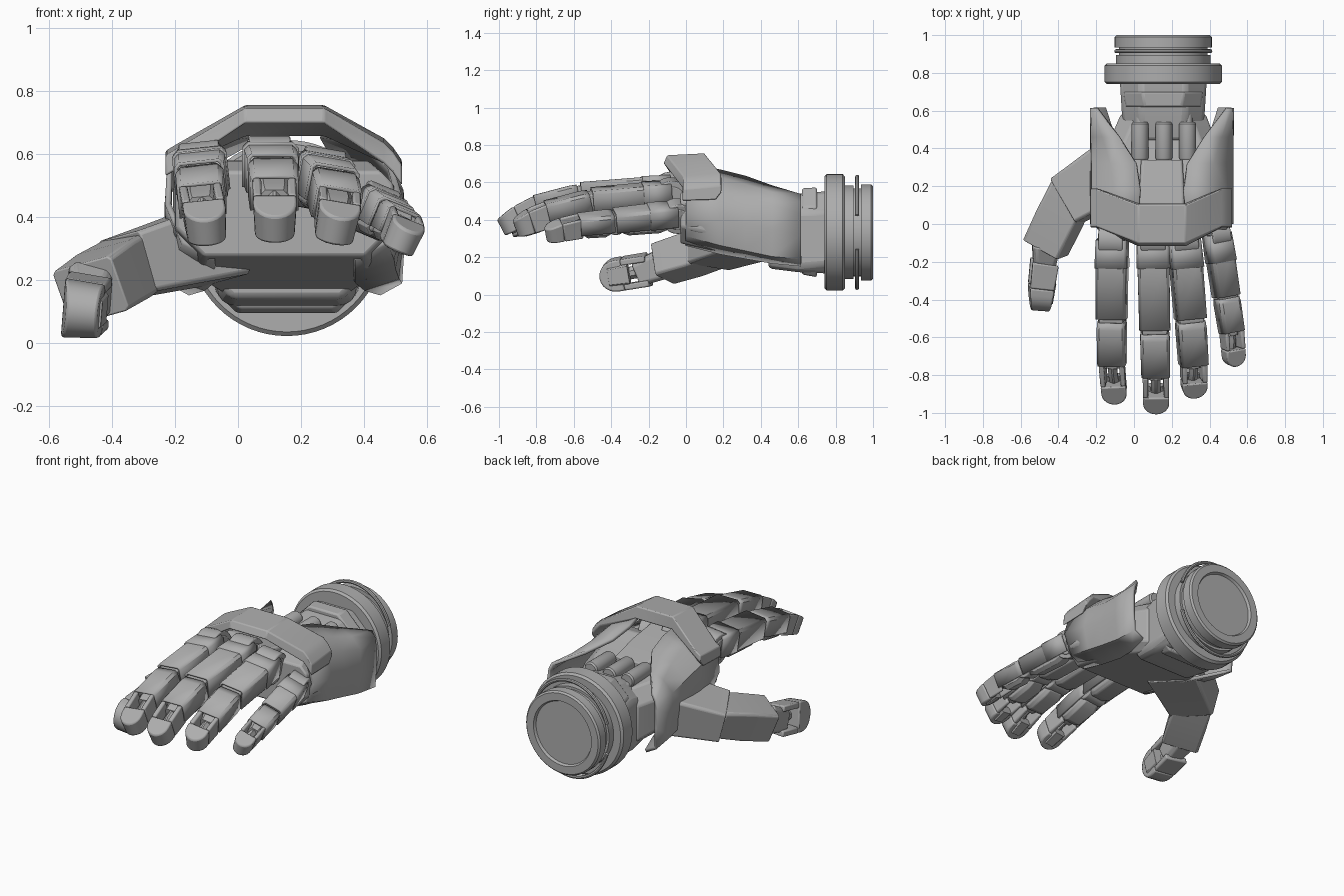
import bpy, bmesh, math
from mathutils import Matrix, Vector

if "Cube" in bpy.data.objects:
    bpy.data.objects.remove(bpy.data.objects["Cube"])

CX, CZ = 0.155, 0.333   # wrist axis
grey = bpy.data.materials.new("mid_grey")
grey.diffuse_color = (0.42, 0.42, 0.42, 1)
grey.use_nodes = True
grey.node_tree.nodes["Principled BSDF"].inputs["Base Color"].default_value = grey.diffuse_color


def finish(name, bm, bevel=0.0, solid=0.0, angle=30):
    bmesh.ops.recalc_face_normals(bm, faces=bm.faces)
    me = bpy.data.meshes.new(name)
    bm.to_mesh(me)
    bm.free()
    me.materials.append(grey)
    ob = bpy.data.objects.new(name, me)
    bpy.context.collection.objects.link(ob)
    if solid:
        m = ob.modifiers.new("thickness", "SOLIDIFY")
        m.thickness, m.offset = solid, 0
    if bevel:
        m = ob.modifiers.new("bevel", "BEVEL")
        m.width, m.segments, m.limit_method = bevel, 2, "ANGLE"
    bpy.ops.object.select_all(action="DESELECT")
    ob.select_set(True)
    bpy.context.view_layer.objects.active = ob
    bpy.ops.object.shade_smooth_by_angle(angle=math.radians(angle))
    return ob


def loft(name, rings, closed=True, mat=Matrix(), **kw):
    """Skin a row of equal point rings; closed rings get end caps."""
    bm = bmesh.new()
    vs = [[bm.verts.new(mat @ Vector(p)) for p in r] for r in rings]
    n = len(rings[0])
    for a, b in zip(vs, vs[1:]):
        for i in range(n if closed else n - 1):
            j = (i + 1) % n
            bm.faces.new((a[i], a[j], b[j], b[i]))
    if closed:
        bm.faces.new(vs[0])
        bm.faces.new(vs[-1])
    return finish(name, bm, **kw)


def rect(y, w, h, z=0.0, c=0.02, x=0.0, cb=None):
    """Chamfered rectangle of full size w by h across the y axis (cb: lower chamfer)."""
    a, b = w / 2, h / 2
    d = c if cb is None else cb
    pts = [(a, -b + d), (a, b - c), (a - c, b), (c - a, b),
           (-a, b - c), (-a, d - b), (d - a, -b), (a - d, -b)]
    return [(x + px, y, z + pz) for px, pz in pts]


def cover(y, w, h):
    """Open-bottomed armour section: two sides and a top."""
    a, t, c = w / 2 - 0.006, h * 0.5 - 0.006, 0.012
    return [(-a, y, -h * 0.27), (-a, y, t - c), (c - a, y, t), (a - c, y, t), (a, y, t - c), (a, y, -h * 0.27)]


def lathe_y(name, profile, x, z, n=48, **kw):
    ang = [2 * math.pi * i / n for i in range(n)]
    return loft(name, [[(x + r * math.cos(t), y, z + r * math.sin(t)) for t in ang]
                       for y, r in profile], **kw)


def frame(a, b, roll):
    """Local y runs from a to b, local z is up."""
    a, b = Vector(a), Vector(b)
    y = (b - a).normalized()
    x = y.cross(Vector((0, 0, 1))).normalized()
    z = x.cross(y)
    m = Matrix((x, y, z)).transposed().to_4x4()
    return Matrix.Translation(a) @ m @ Matrix.Rotation(math.radians(roll), 4, "Y"), (b - a).length


def hinge(name, mat, r, w):
    ang = [2 * math.pi * i / 24 for i in range(24)]
    loft(name, [[(s * w / 2, r * math.cos(t), r * math.sin(t)) for t in ang]
                for s in (-1, 1)], mat=mat, bevel=0.006)


def segment(name, a, b, roll, w, h, taper=0.97):
    """Armoured finger link: hollow cover, inner core and lower pad."""
    m, L = frame(a, b, roll)
    loft(name + "_cover", [cover(0.01, w * 0.95, h * 0.95), cover(0.2 * L, w, h),
                           cover(L, w * taper, h * 0.97)], closed=False, mat=m, solid=0.012)
    loft(name + "_core", [rect(-0.06, w * 0.7, h * 0.5), rect(L * 0.9, w * 0.68, h * 0.56),
                          rect(L + 0.02, w * 0.62, h * 0.4)], mat=m)
    loft(name + "_pad", [rect(0.12 * L, w * 0.75, h * 0.3, -h * 0.25),
                         rect(0.3 * L, w * 0.86, h * 0.5, -h * 0.27),
                         rect(0.8 * L, w * 0.8, h * 0.48, -h * 0.25),
                         rect(0.93 * L, w * 0.7, h * 0.3, -h * 0.2)], mat=m, bevel=0.006)
    hinge(name + "_hinge", m, h * 0.42, w * 0.84)


def fingertip(name, a, b, roll, w, h):
    """Two prongs and a round nose, with a pin block in the slot."""
    m, L = frame(a, b, roll)
    r, t, s = w / 2, w * 0.2, L * 0.5
    nose = [(r, s)] + [(r * math.cos(k * math.pi / 12), L - r + r * math.sin(k * math.pi / 12))
                       for k in range(13)] + [(-r, s)]
    prongs = [[(k * r, -0.01), (k * r, s), (k * (r - t), s), (k * (r - t), -0.01)] for k in (-1, 1)]
    bm = bmesh.new()
    for out in [nose] + prongs:
        lo = [bm.verts.new(m @ Vector((x * 0.9, y * 0.97, -h / 2))) for x, y in out]
        hi = [bm.verts.new(m @ Vector((x, y, h * (0.5 - 0.3 * max(0, y / L) ** 2)))) for x, y in out]
        n = len(out)
        for i in range(n):
            j = (i + 1) % n
            bm.faces.new((lo[i], lo[j], hi[j], hi[i]))
        bm.faces.new(lo)
        bm.faces.new(hi)
    finish(name + "_shell", bm, bevel=0.008, angle=40)
    loft(name + "_pin", [rect(-0.05, w * 0.36, h * 0.5), rect(s * 0.55, w * 0.36, h * 0.4),
                         rect(s + 0.01, w * 0.36, h * 0.3, -h * 0.2)], mat=m)
    loft(name + "_pad", [rect(0.35 * L, w * 0.7, h * 0.4, -h * 0.35), rect(L * 0.78, w * 0.65, h * 0.3, -h * 0.4)],
         mat=m, bevel=0.006)


# Fingers: joints from knuckle to tip, roll, width, height
fingers = {
    "index": ([(-0.115, -0.08, 0.54), (-0.117, -0.50, 0.50), (-0.115, -0.74, 0.44), (-0.098, -0.95, 0.365)], 6, 0.165, 0.165),
    "middle": ([(0.10, -0.08, 0.555), (0.11, -0.56, 0.52), (0.115, -0.80, 0.46), (0.118, -1.0, 0.375)], 0, 0.17, 0.17),
    "ring": ([(0.262, -0.08, 0.52), (0.297, -0.50, 0.485), (0.313, -0.74, 0.425), (0.318, -0.92, 0.37)], -10, 0.165, 0.165),
    "little": ([(0.435, -0.05, 0.42), (0.485, -0.38, 0.385), (0.515, -0.57, 0.365), (0.535, -0.755, 0.335)], -22, 0.135, 0.14),
}
for f, (p, roll, w, h) in fingers.items():
    segment(f + "_lower_link", p[0], p[1], roll, w, h)
    segment(f + "_upper_link", p[1], p[2], roll, w * 0.93, h * 0.9)
    fingertip(f + "_tip", p[2], p[3], roll, w * 0.82, h * 0.8)
    m, L = frame(p[0], p[1], roll)
    hinge(f + "_knuckle", m, h * 0.6, w * 0.78)
    loft(f + "_hood", [cover(0.0, w * 1.0, h * 1.02), cover(0.15, w * 1.06, h * 1.06)],
         closed=False, mat=m, solid=0.012)
    back = Vector(p[0]) + Vector((0, 0.2, -0.06))
    m, L = frame(back, p[0], roll)
    loft(f + "_root", [rect(0, w * 0.6, h * 0.6), rect(L, w * 0.6, h * 0.7)], mat=m)

# Thumb
A, B, C, D, E = ((-0.07, 0.30, 0.32), (-0.345, 0.13, 0.245), (-0.468, -0.125, 0.165),
                 (-0.475, -0.21, 0.13), (-0.518, -0.46, 0.09))
m, L = frame(A, B, 8)
loft("thumb_base", [rect(0, 0.32, 0.25, 0, 0.012), rect(L * 0.6, 0.29, 0.22, 0, 0.012),
                    rect(L + 0.01, 0.27, 0.20, 0, 0.012)], mat=m, bevel=0.005)
m, L = frame(B, C, 14)
loft("thumb_link", [rect(-0.06, 0.22, 0.18, 0, 0.012), rect(L * 0.4, 0.225, 0.195, 0, 0.012),
                    rect(L, 0.22, 0.185, 0, 0.012)], mat=m, bevel=0.005)
hinge("thumb_hinge", m, 0.09, 0.2)
m, L = frame(C, D, 85)
loft("thumb_neck", [rect(-0.03, 0.17, 0.15), rect(L + 0.06, 0.13, 0.10)], mat=m, bevel=0.008)
fingertip("thumb_tip", D, E, 84, 0.185, 0.14)

# Palm body and its raised middle plate
loft("palm", [rect(-0.03, 0.69, 0.27, 0.41, 0.04, 0.148, 0.09), rect(0.08, 0.71, 0.33, 0.415, 0.09, 0.148, 0.09),
              rect(0.32, 0.66, 0.31, 0.355, 0.08, 0.148, 0.07), rect(0.58, 0.45, 0.34, 0.31, 0.08, CX, 0.05)], bevel=0.01)
loft("palm_plate", [rect(-0.05, 0.24, 0.1, 0.56, 0.01, 0.147), rect(0.15, 0.24, 0.1, 0.53, 0.01, 0.147),
                    rect(0.34, 0.22, 0.1, 0.49, 0.01, 0.147)], bevel=0.006)

# Side shells: stations of (half width, height) from underside to upper rim
stations = [
    (0.00, [(0.22, 0.270), (0.320, 0.32), (0.370, 0.44), (0.365, 0.56), (0.25, 0.64), (0.13, 0.70)]),
    (0.18, [(0.22, 0.225), (0.340, 0.27), (0.370, 0.41), (0.365, 0.54), (0.25, 0.62), (0.115, 0.66)]),
    (0.32, [(0.22, 0.200), (0.345, 0.24), (0.370, 0.38), (0.365, 0.51), (0.27, 0.58), (0.135, 0.625)]),
    (0.46, [(0.25, 0.175), (0.355, 0.21), (0.370, 0.35), (0.368, 0.48), (0.31, 0.54), (0.225, 0.575)]),
    (0.615, [(0.30, 0.160), (0.365, 0.195), (0.371, 0.32), (0.372, 0.43), (0.365, 0.49), (0.345, 0.53)]),
]
for side, s in (("left", -1), ("right", 1)):
    # the right shell leans inward a little above the little finger
    loft(side + "_hand_shell", [[(0.148 + s * (x - (0.03 if s > 0 and i == 3 and y < 0.4 else 0)), y, z)
                                 for i, (x, z) in enumerate(pts)] for y, pts in stations],
         closed=False, solid=0.02, angle=35)

# Knuckle guard: folded band over the back of the hand, narrower at its right end
top = [(-0.12, 0.70), (-0.10, 0.745), (0.10, 0.755), (0.11, 0.68), (0.02, 0.655)]
end = [(-0.02, 0.53), (-0.015, 0.595), (0.185, 0.61), (0.19, 0.575), (0.16, 0.535)]
guard = [(-0.378, end, 0), (-0.345, end, 0.02), (-0.125, top, 0), (0.125, top, 0),
         (0.315, end, 0.04), (0.345, end, 0.01), (0.372, end, -0.03)]
loft("knuckle_guard", [[(0.148 + x, y, z + dz) for y, z in sec] for x, sec, dz in guard], bevel=0.006)

# Wrist, collar plate and tendon pistons
loft("wrist", [rect(0.44, 0.41, 0.36, 0.32, 0.1, CX, 0.03), rect(0.60, 0.44, 0.42, 0.33, 0.1, CX, 0.03),
               rect(0.76, 0.46, 0.44, CZ, 0.11, CX, 0.05)], bevel=0.02)
loft("wrist_plate", [rect(0.62, 0.40, 0.46, CZ + 0.005, 0.1, CX, 0.05),
                     rect(0.70, 0.42, 0.48, CZ, 0.1, CX, 0.05)], bevel=0.01)
for i, x in enumerate((0.032, 0.158, 0.284)):
    lathe_y(f"piston_{i + 1}", [(0.34, 0.040), (0.35, 0.045), (0.53, 0.045), (0.54, 0.038)], x, 0.52, 24)
    lathe_y(f"piston_rod_{i + 1}", [(0.52, 0.025), (0.72, 0.025)], x, 0.49, 16)

# Forearm cuff with recessed end
lathe_y("cuff", [(0.74, 0.21), (0.74, 0.298), (0.752, 0.311), (0.838, 0.311), (0.85, 0.298), (0.85, 0.25),
                 (0.895, 0.25), (0.895, 0.235), (0.935, 0.235), (0.935, 0.257), (0.99, 0.257),
                 (1.0, 0.247), (1.0, 0.20), (0.985, 0.192), (0.985, 0.02)], CX, CZ, 64)

# Wire clips above and below the cuff groove
for side, s in (("upper", 1), ("lower", -1)):
    rings = []
    for k in range(33):
        t = math.radians(18 + 144 * k / 32)
        c = Vector((CX + 0.262 * math.cos(t), 0.915, CZ + s * 0.297 * math.sin(t)))
        d = Vector((math.cos(t), 0, s * math.sin(t)))
        rings.append([c + 0.011 * (d * math.cos(q * math.pi / 4) + Vector((0, math.sin(q * math.pi / 4), 0)))
                      for q in range(8)])
    loft(side + "_cuff_clip", rings)
